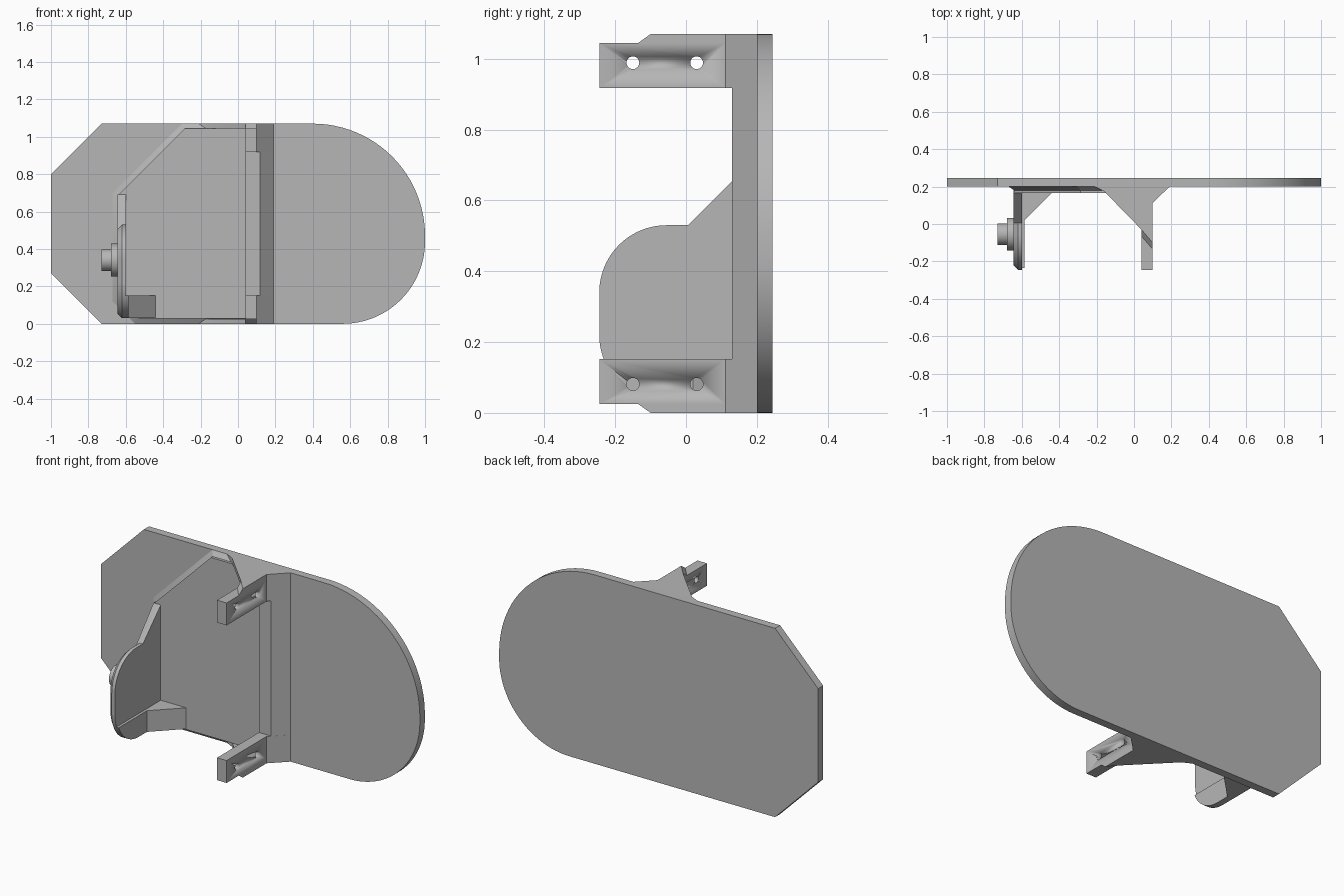
import bpy, bmesh, math
from mathutils import Vector

cube = bpy.data.objects.get("Cube")
if cube:
    bpy.data.objects.remove(cube, do_unlink=True)

grey = bpy.data.materials.new("plain grey")
grey.use_nodes = True
colour = (0.47, 0.47, 0.47, 1)
grey.diffuse_color = colour
grey.node_tree.nodes["Principled BSDF"].inputs["Base Color"].default_value = colour

HEIGHT = 1.07


def place(axis, a, b, t):
    """Put a 2D point at depth t along an axis."""
    return Vector({"x": (t, a, b), "y": (a, t, b), "z": (a, b, t)}[axis])


def loft(name, axis, sections):
    """Solid through matching outlines, given as (depth, points)."""
    bm = bmesh.new()
    rings = [[bm.verts.new(place(axis, a, b, t)) for a, b in pts] for t, pts in sections]
    n = len(rings[0])
    for low, high in zip(rings, rings[1:]):
        for i in range(n):
            j = (i + 1) % n
            bm.faces.new((low[i], low[j], high[j], high[i]))
    bm.faces.new(rings[0])
    bm.faces.new(rings[-1])
    bmesh.ops.recalc_face_normals(bm, faces=bm.faces)
    mesh = bpy.data.meshes.new(name)
    bm.to_mesh(mesh)
    bm.free()
    mesh.materials.append(grey)
    obj = bpy.data.objects.new(name, mesh)
    bpy.context.collection.objects.link(obj)
    bpy.ops.object.select_all(action="DESELECT")
    obj.select_set(True)
    bpy.context.view_layer.objects.active = obj
    bpy.ops.object.shade_smooth_by_angle(angle=math.radians(25))
    return obj


def prism(name, axis, t0, t1, pts):
    return loft(name, axis, [(t0, pts), (t1, pts)])


def arc(ca, cb, r, start, end, steps=24):
    angles = [math.radians(start + (end - start) * i / steps) for i in range(steps + 1)]
    return [(ca + r * math.cos(t), cb + r * math.sin(t)) for t in angles]


def flip(z, upper):
    return z if upper else HEIGHT - z


# Back plate: clipped corners on one end, rounded on the other
plate = [(-0.73, 0), *arc(0.56, 0.44, 0.44, -90, 0), *arc(0.4, 0.47, 0.6, 0, 90),
         (-0.73, HEIGHT), (-1, 0.8), (-1, 0.27)]
prism("back_plate", "y", 0.2, 0.245, plate)

# Raised panel with a flared foot
outer = [(-0.55, 0), (0.1, 0), (0.1, HEIGHT), (-0.3, HEIGHT), (-0.67, 0.7), (-0.67, 0.12)]
inner = [(-0.53, 0.027), (0.1, 0.027), (0.1, 1.043), (-0.285, 1.043), (-0.64, 0.69), (-0.64, 0.13)]
loft("raised_panel", "y", [(0.2, outer), (0.18, inner), (0.165, inner)])

# Upright rib, shallow between the tabs
prism("centre_rib", "z", 0, HEIGHT,
      [(0.04, 0.2), (0.04, 0.13), (0.117, 0.13), (0.19, 0.2)])

# Drilled tabs with thin diagonal webs, top and bottom
for upper in (True, False):
    label = "upper" if upper else "lower"
    tab = prism(label + "_tab", "z", flip(0.918, upper), flip(1.045, upper),
                [(0.04, -0.245), (0.1, -0.245), (0.1, 0.112), (0.19, 0.2), (0.04, 0.2)])
    for y in (-0.15, 0.03):
        drill = prism("hole_cutter", "x", 0, 0.16, arc(y, flip(0.989, upper), 0.018, 0, 345, 23))
        cut = tab.modifiers.new("hole", "BOOLEAN")
        cut.operation, cut.solver, cut.object = "DIFFERENCE", "EXACT", drill
        bpy.context.view_layer.objects.active = tab
        bpy.ops.object.modifier_apply(modifier=cut.name)
        bpy.data.objects.remove(drill, do_unlink=True)
    prism(label + "_web", "z", flip(1.045, upper), flip(HEIGHT, upper),
          [(-0.21, 0.2), (-0.16, 0.175), (0.04, -0.03), (0.1, -0.1), (0.1, 0.112), (0.19, 0.2)])
    # Sloped step from web down to tab
    loft(label + "_web_step", "z", [
        (flip(1.045, upper), [(0.04, -0.065), (0.1, -0.135), (0.1, -0.09), (0.04, -0.02)]),
        (flip(HEIGHT, upper), [(0.04, -0.03), (0.1, -0.1), (0.1, -0.09), (0.04, -0.02)])])


# Side ear: rounded lobe with a sloped shoulder and chamfered outer rim
def ear(inset):
    r = 0.19 - inset
    return [(0.19, 0.03 + inset), *arc(-0.055, 0.22, r, 270, 180), *arc(-0.055, 0.34, r, 180, 90),
            (0.005, 0.53 - inset), (0.165, 0.69), (0.19, 0.69)]


loft("side_ear", "x", [(-0.645, ear(0.025)), (-0.62, ear(0)), (-0.6, ear(0))])

# Thickened ear foot and corner gusset
foot = [p for p in ear(0) if p[1] < 0.15] + [(-0.234, 0.15), (0.19, 0.15)]
prism("ear_foot", "x", -0.605, -0.585, foot)
prism("corner_gusset", "z", 0.03, 0.15,
      [(-0.6, 0.18), (-0.6, 0.02), (-0.585, 0.02), (-0.44, 0.165), (-0.44, 0.18)])

# Stepped pivot boss on the outside of the ear
for name, x0, x1, radius in (("boss_base", -0.68, -0.64, 0.088), ("boss_tip", -0.73, -0.675, 0.058)):
    prism(name, "x", x0, x1, arc(-0.055, 0.34, radius, 0, 352.5, 47))
